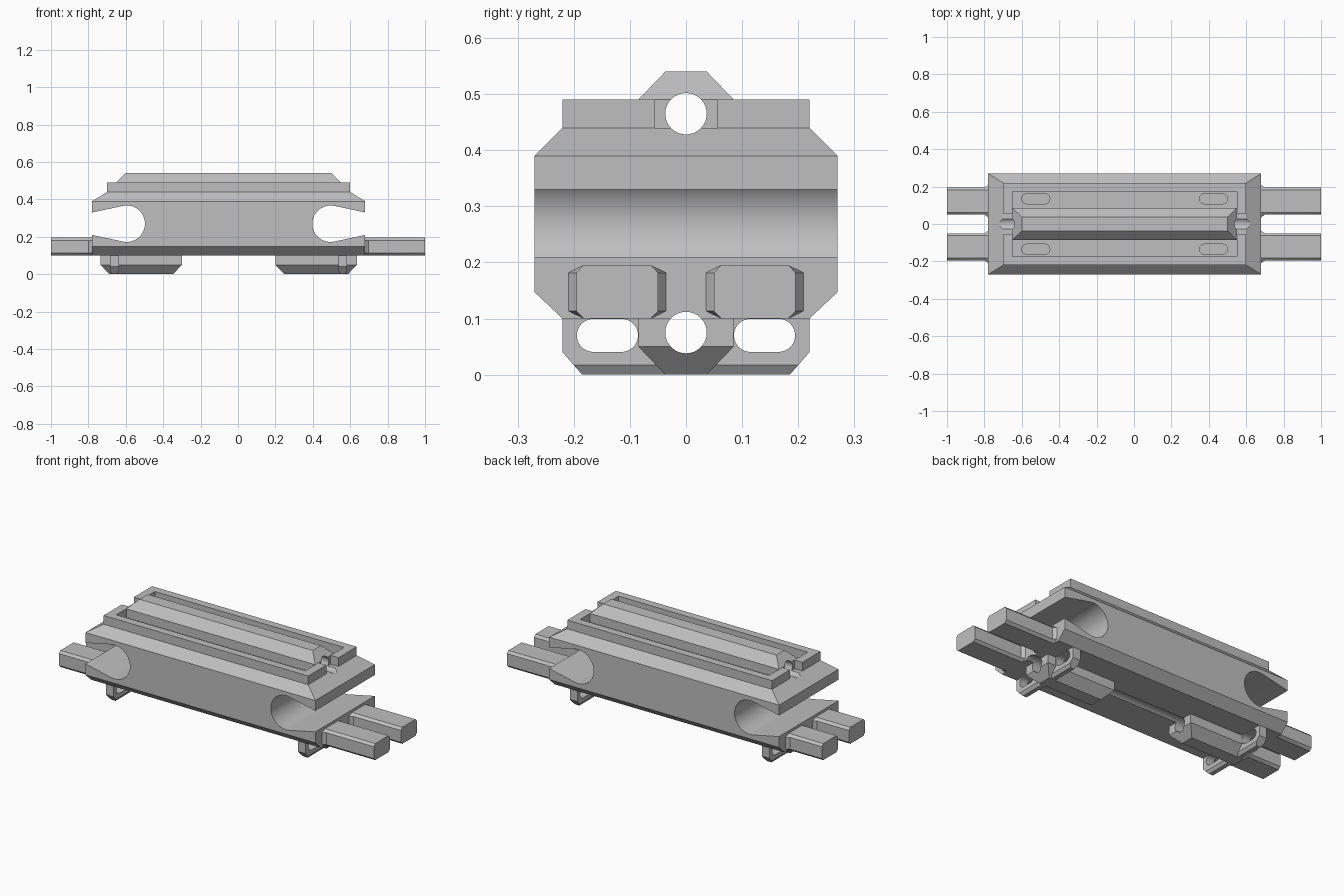
import bpy, bmesh
from math import sin, cos, pi, radians

if "Cube" in bpy.data.objects:
    bpy.data.objects.remove(bpy.data.objects["Cube"])

grey = bpy.data.materials.new("plain grey")
grey.use_nodes = True
GREY = (0.52, 0.52, 0.52, 1)
grey.diffuse_color = GREY
grey.node_tree.nodes["Principled BSDF"].inputs["Base Color"].default_value = GREY

MID = -0.05  # lengthwise centre of the body
SIDES = (-1, 1)


def loft(name, rings):
    """Closed solid skinned through rings of equal point count."""
    bm = bmesh.new()
    loops = [[bm.verts.new(p) for p in ring] for ring in rings]
    n = len(loops[0])
    for a, b in zip(loops, loops[1:]):
        for i in range(n):
            j = (i + 1) % n
            bm.faces.new((a[i], a[j], b[j], b[i]))
    bm.faces.new(loops[0])
    bm.faces.new(loops[-1])
    bmesh.ops.recalc_face_normals(bm, faces=bm.faces)
    mesh = bpy.data.meshes.new(name)
    bm.to_mesh(mesh)
    bm.free()
    mesh.materials.append(grey)
    ob = bpy.data.objects.new(name, mesh)
    bpy.context.collection.objects.link(ob)
    return ob


def stack(name, cx, levels, cy=0):
    """Rectangles (z, half length, half width) joined upwards."""
    return loft(name, [[(cx - a, cy - b, z), (cx + a, cy - b, z),
                        (cx + a, cy + b, z), (cx - a, cy + b, z)]
                       for z, a, b in levels])


def stadium(r, half, n=16):
    """Outline of a long round-ended slot; a circle when half is zero."""
    pts = []
    for s in (1, -1):
        for i in range(n + (half > 0)):
            t = -pi / 2 + pi * i / n
            pts.append((s * (half + r * cos(t)), s * r * sin(t)))
    return pts


def slot_x(r, half, y, z):
    """Slot cutter running the whole length."""
    return loft("cutter", [[(x, y + u, z + v) for u, v in stadium(r, half)]
                           for x in (-1.2, 1.2)])


def cut(ob, cutter):
    mod = ob.modifiers.new("cut", 'BOOLEAN')
    mod.operation, mod.solver, mod.object = 'DIFFERENCE', 'EXACT', cutter
    cutter.hide_render = True
    bpy.context.view_layer.objects.active = ob
    bpy.ops.object.modifier_apply(modifier=mod.name)
    bpy.data.objects.remove(cutter)


def finish(ob):
    bpy.ops.object.select_all(action='DESELECT')
    ob.select_set(True)
    bpy.context.view_layer.objects.active = ob
    bpy.ops.object.shade_smooth_by_angle(angle=radians(25))


TOP_BORE, LOW_BORE, BORE_R = 0.465, 0.075, 0.037

# Main body with chamfered flanks and raised rim
body = stack("body", MID, [(0.1, 0.73, 0.22), (0.147, 0.73, 0.27), (0.39, 0.73, 0.27),
                           (0.44, 0.65, 0.22), (0.49, 0.65, 0.22)])

# Channels either side of the ridge, with blind slots in their floors
for s in SIDES:
    cut(body, stack("cutter", MID, [(0.44, 0.6, 0.045), (0.52, 0.6, 0.045)], s * 0.13))
    for e in SIDES:
        cut(body, loft("cutter", [[(MID + e * 0.475 + u, s * 0.135 + v, z)
                                   for u, v in stadium(0.027, 0.048)] for z in (0.4, 0.46)]))

for e in SIDES:
    # Square notch through the rim
    cut(body, stack("cutter", MID + e * 0.65, [(0.44, 0.05, 0.055), (0.52, 0.05, 0.055)]))
    # Keyhole opening across each end
    arc = [radians(78 + 204 * i / 32) for i in range(33)]
    outline = [(0.545 + 0.0975 * cos(t), 0.27 + 0.0975 * sin(t)) for t in arc]
    outline += [(0.75, 0.214), (0.75, 0.326)]
    cut(body, loft("cutter", [[(MID + e * u, y, z) for u, z in outline] for y in (-0.4, 0.4)]))

for z in (TOP_BORE, LOW_BORE):
    cut(body, slot_x(BORE_R, 0, 0, z))
finish(body)

# Tapered ridge on top
ridge = stack("top_ridge", MID, [(0.49, 0.6, 0.085), (0.54, 0.55, 0.037)])
cut(ridge, slot_x(BORE_R, 0, 0, TOP_BORE))
finish(ridge)

for e, label in zip(SIDES, ("right", "left")):
    # Bored keel block under each end
    keel = stack(label + "_keel", MID + e * 0.4675,
                 [(0, 0.17, 0.037), (0.05, 0.2175, 0.085), (0.1, 0.2175, 0.085)])
    cut(keel, slot_x(BORE_R, 0, 0, LOW_BORE))
    finish(keel)

    # Slotted cross bracket
    bracket = stack(label + "_bracket", MID + e * 0.61,
                    [(0, 0.012, 0.185), (0.017, 0.024, 0.2), (0.04, 0.024, 0.22), (0.1, 0.024, 0.22)])
    for s in SIDES:
        cut(bracket, slot_x(0.0295, 0.025, s * 0.14, 0.07))
    cut(bracket, slot_x(BORE_R, 0, 0, LOW_BORE))
    finish(bracket)

    # Pair of chamfered end bars, flared where they meet the body
    root = MID + e * 0.73
    for s, face in zip(SIDES, ("front", "back")):
        rings = []
        for x, w in ((root, 0.087), (root + e * 0.018, 0.073), (e, 0.073)):
            quarter = [(w, 0.034), (0.06, 0.0475)]
            octagon = quarter + [(-a, b) for a, b in quarter[::-1]]
            octagon += [(-a, -b) for a, b in octagon]
            rings.append([(x, s * 0.1225 + a, 0.1475 + b) for a, b in octagon])
        finish(loft(f"{label}_{face}_bar", rings))
